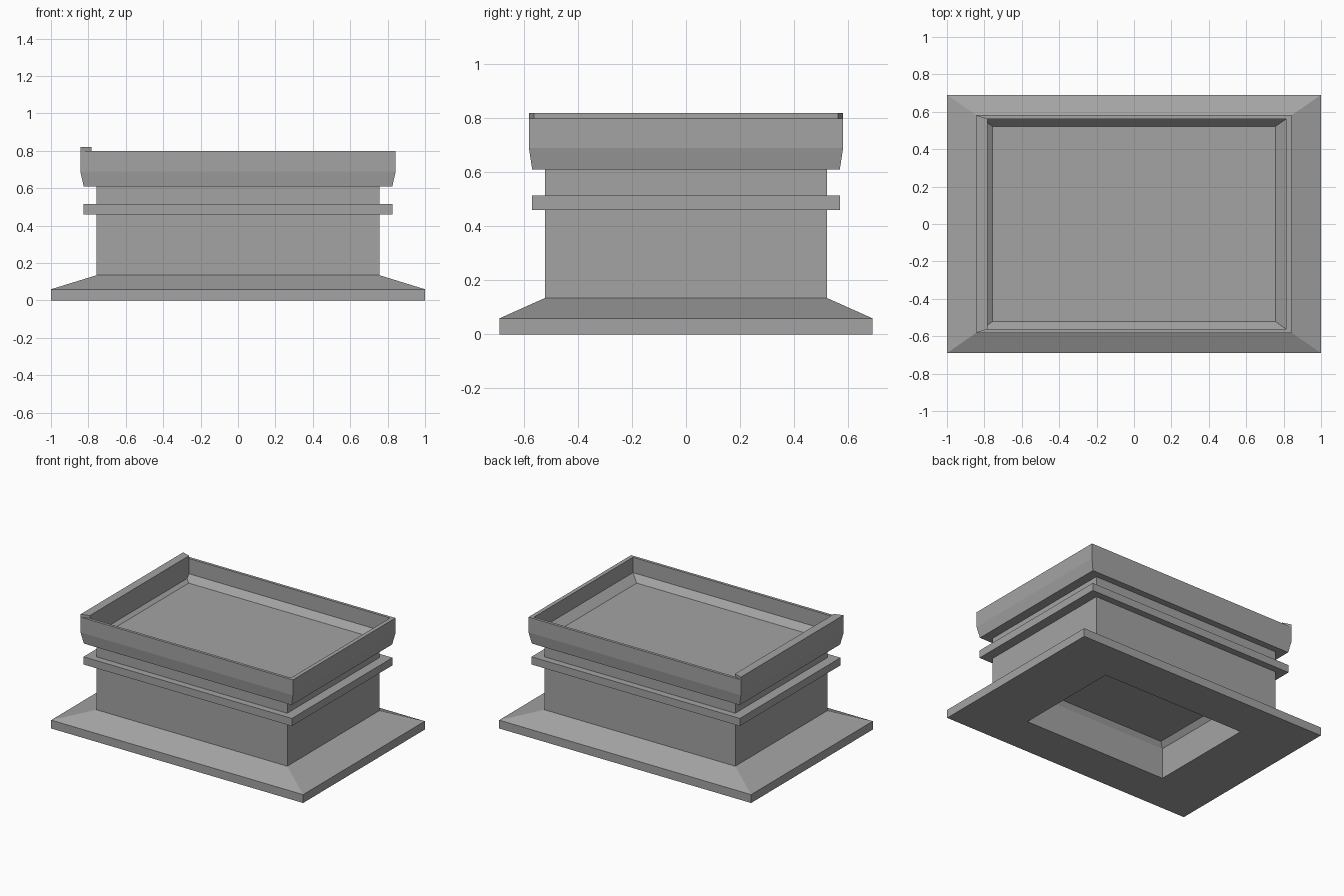
import bpy
import bmesh

cube = bpy.data.objects.get("Cube")
if cube:
    bpy.data.objects.remove(cube, do_unlink=True)

DEPTH = 0.69  # depth to width ratio of every rectangular ring

stone = bpy.data.materials.new("grey stone")
stone.use_nodes = True
GREY = (0.37, 0.37, 0.37, 1)
stone.diffuse_color = GREY
stone.node_tree.nodes["Principled BSDF"].inputs["Base Color"].default_value = GREY


def finish(name, bm):
    bmesh.ops.recalc_face_normals(bm, faces=bm.faces)
    mesh = bpy.data.meshes.new(name)
    bm.to_mesh(mesh)
    bm.free()
    mesh.materials.append(stone)
    obj = bpy.data.objects.new(name, mesh)
    bpy.context.collection.objects.link(obj)
    return obj


def stack(name, profile):
    """Join rectangular rings of (half width, height) and cap both ends."""
    bm = bmesh.new()
    rings = [[bm.verts.new((sx * w, sy * w * DEPTH, z))
              for sx, sy in ((-1, -1), (1, -1), (1, 1), (-1, 1))]
             for w, z in profile]
    for low, high in zip(rings, rings[1:]):
        for i in range(4):
            j = (i + 1) % 4
            bm.faces.new((low[i], low[j], high[j], high[i]))
    bm.faces.new(rings[0])
    bm.faces.new(rings[-1])
    return finish(name, bm)


# Pedestal body: underside hollow, flared foot, shaft, band, flared rim and sunken top
stack("pedestal_body", [
    (0.54, 0.255), (0.57, 0.22), (0.57, 0),
    (1, 0), (1, 0.06), (0.757, 0.135),
    (0.757, 0.46), (0.827, 0.46), (0.827, 0.515), (0.757, 0.515),
    (0.757, 0.61), (0.825, 0.61), (0.843, 0.69), (0.843, 0.8),
    (0.814, 0.8), (0.814, 0.69), (0.757, 0.645),
])

# Raised lip along the right side of the rim, with mitred ends
bm = bmesh.new()
outline = [(-0.843, -0.582), (-0.782, -0.562), (-0.782, 0.562), (-0.843, 0.582)]
base = bm.faces.new([bm.verts.new((x, y, 0.8)) for x, y in outline])
top = bmesh.ops.extrude_face_region(bm, geom=[base])["geom"]
bmesh.ops.translate(bm, vec=(0, 0, 0.02),
                    verts=[v for v in top if isinstance(v, bmesh.types.BMVert)])
finish("rim_lip", bm)

# Inner lining that thickens the rim wall below the lip
bm = bmesh.new()
bmesh.ops.create_cube(bm, size=1)
for v in bm.verts:
    v.co = (-0.798 + v.co.x * 0.032, v.co.y * 1.123, 0.73 + v.co.z * 0.14)
finish("rim_lining", bm)
